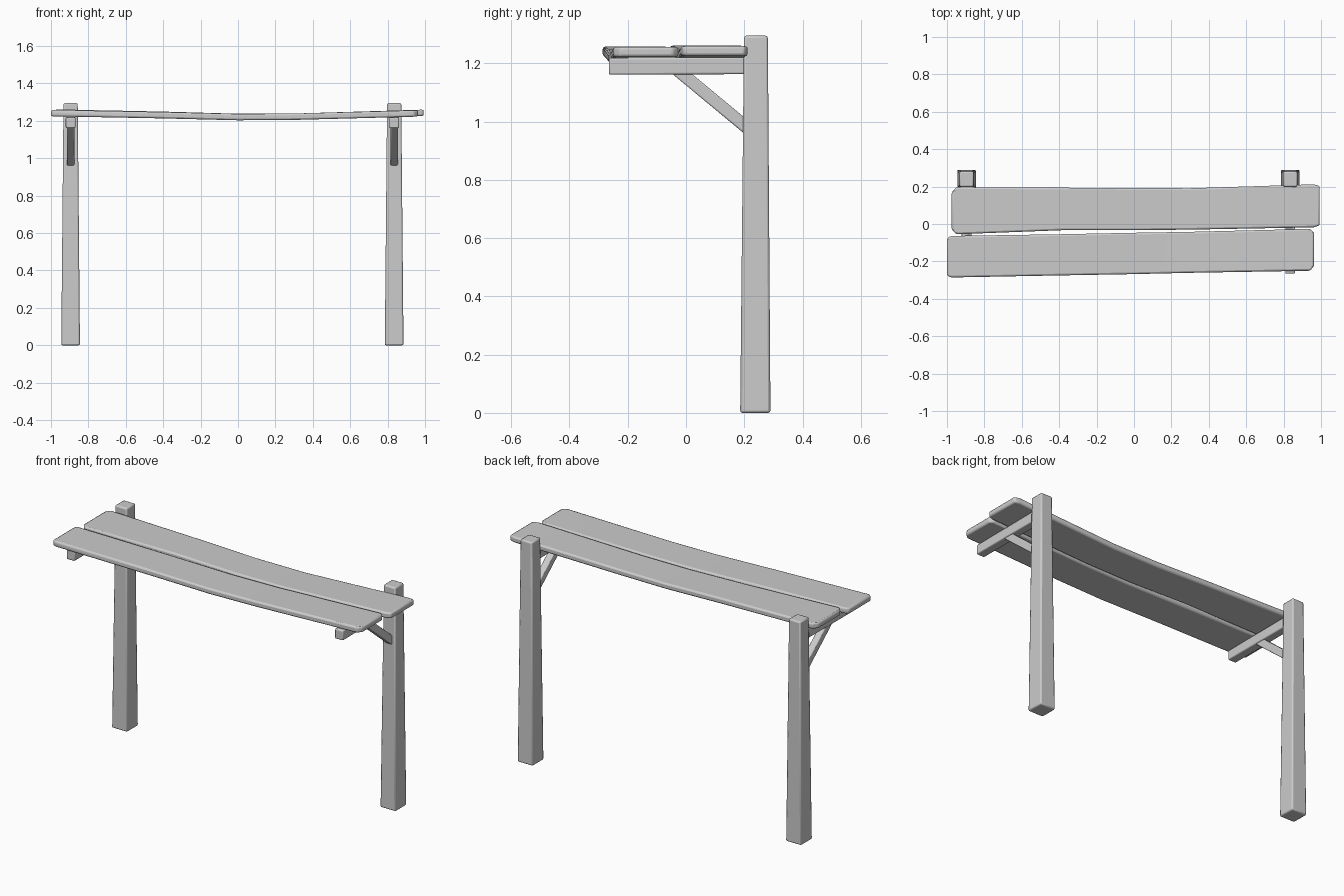
import bpy
import bmesh
import math
from mathutils import Vector

cube = bpy.data.objects.get("Cube")
if cube:
    bpy.data.objects.remove(cube, do_unlink=True)

grey = bpy.data.materials.new("plain_grey")
grey.use_nodes = True
grey.diffuse_color = (0.6, 0.6, 0.6, 1)
grey.node_tree.nodes["Principled BSDF"].inputs["Base Color"].default_value = (0.6, 0.6, 0.6, 1)


def loft(name, rings, bevel):
    """Skin a chain of four-cornered rings, cap the ends and round the edges."""
    bm = bmesh.new()
    loops = [[bm.verts.new(p) for p in ring] for ring in rings]
    for a, b in zip(loops, loops[1:]):
        for i in range(4):
            j = (i + 1) % 4
            bm.faces.new((a[i], a[j], b[j], b[i]))
    bm.faces.new(loops[0])
    bm.faces.new(loops[-1])
    bmesh.ops.recalc_face_normals(bm, faces=bm.faces)
    mesh = bpy.data.meshes.new(name)
    bm.to_mesh(mesh)
    bm.free()
    mesh.materials.append(grey)
    ob = bpy.data.objects.new(name, mesh)
    bpy.context.collection.objects.link(ob)
    mod = ob.modifiers.new("rounded_edges", "BEVEL")
    mod.width = bevel
    mod.segments = 2
    mod.angle_limit = math.radians(25)
    bpy.ops.object.select_all(action="DESELECT")
    ob.select_set(True)
    bpy.context.view_layer.objects.active = ob
    bpy.ops.object.shade_smooth_by_angle(angle=math.radians(40))
    return ob


def flat_ring(x, y, z, hx, hy):
    return [(x + sx * hx, y + sy * hy, z) for sx, sy in ((-1, -1), (1, -1), (1, 1), (-1, 1))]


def beam(name, start, end, width, depth, bevel):
    """Square timber between two points in a plane of constant x."""
    a, b = Vector(start), Vector(end)
    side = Vector((width / 2, 0, 0))
    up = (b - a).normalized().cross(Vector((1, 0, 0))) * depth / 2
    rings = [[p - side - up, p + side - up, p + side + up, p - side + up] for p in (a, b)]
    return loft(name, rings, bevel)


def plank(name, stations, thickness=0.034):
    """Bent board; stations give x, front edge, back edge, and mid height."""
    t = thickness / 2
    rings = [[(x, y0, z - t), (x, y1, z - t), (x, y1, z + t), (x, y0, z + t)]
             for x, y0, y1, z in stations]
    return loft(name, rings, 0.009)


# Tapered posts, each with a cantilever arm and a diagonal brace
for side, x in (("right", -0.895), ("left", 0.835)):
    loft(side + "_post", [flat_ring(x, 0.238, 0, 0.05, 0.052),
                          flat_ring(x, 0.24, 1.295, 0.038, 0.041)], 0.008)
    beam(side + "_arm", (x, 0.22, 1.192), (x, -0.265, 1.19), 0.052, 0.058, 0.006)
    beam(side + "_brace", (x, 0.225, 0.966), (x, -0.045, 1.19), 0.04, 0.043, 0.005)

# Two sagging boards with clipped corners
plank("back_board", [
    (-0.975, -0.03, 0.17, 1.245), (-0.95, -0.055, 0.197, 1.244),
    (-0.38, -0.033, 0.194, 1.232), (0.0, -0.033, 0.192, 1.221),
    (0.3, -0.03, 0.191, 1.222),
    (0.96, -0.018, 0.212, 1.242), (0.993, -0.008, 0.203, 1.243)])
plank("front_board", [
    (-1.0, -0.275, -0.078, 1.241), (-0.98, -0.286, -0.064, 1.241),
    (-0.4, -0.275, -0.055, 1.23), (0.0, -0.268, -0.047, 1.22),
    (0.3, -0.261, -0.042, 1.222),
    (0.94, -0.25, -0.026, 1.239), (0.963, -0.226, -0.045, 1.24)])
